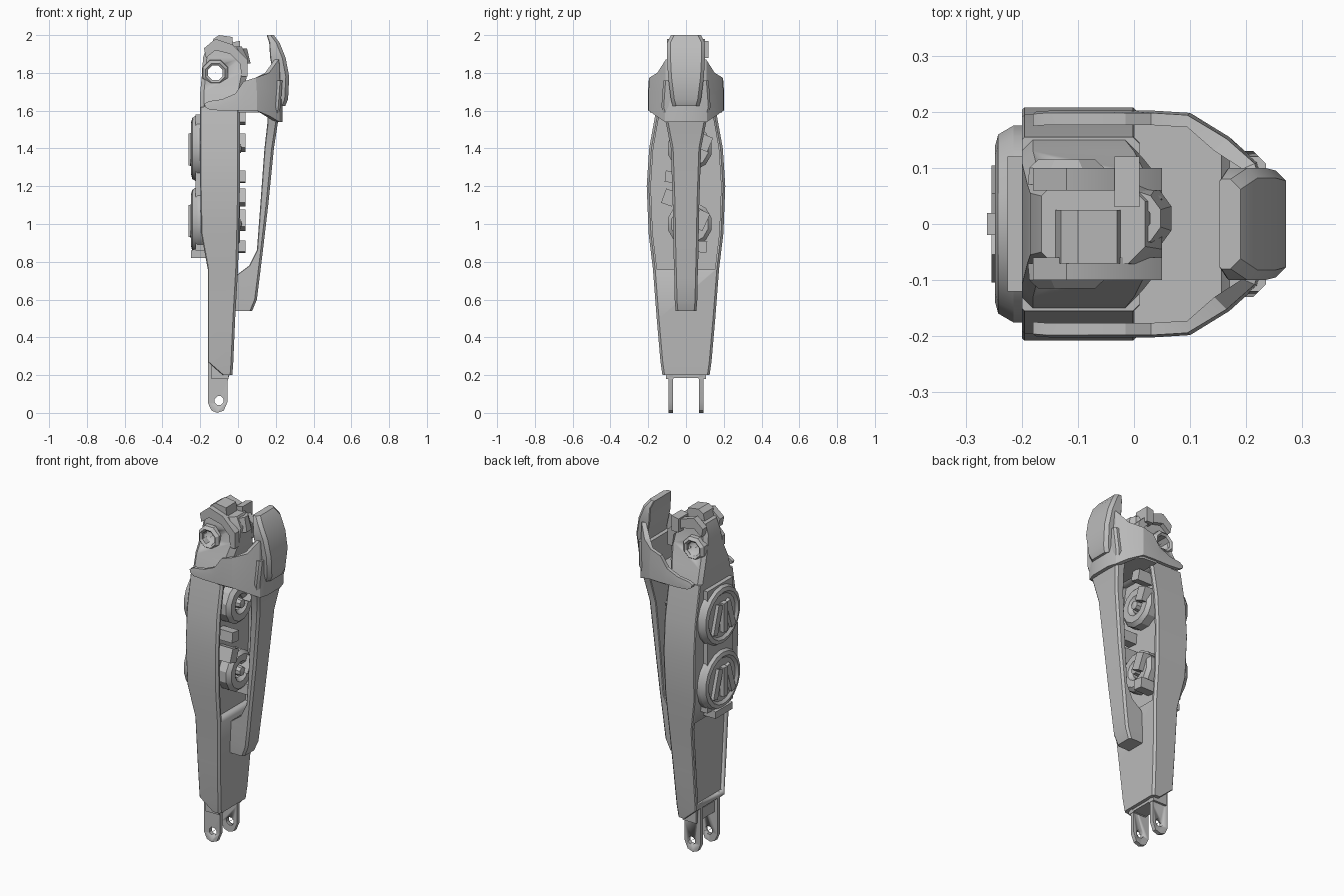
import bpy, math, random
from mathutils import Vector, Matrix

random.seed(4)
if "Cube" in bpy.data.objects:
    bpy.data.objects.remove(bpy.data.objects["Cube"])

mat = bpy.data.materials.new("plain_grey")
mat.use_nodes = True
mat.diffuse_color = (0.5, 0.5, 0.5, 1)
mat.node_tree.nodes["Principled BSDF"].inputs["Base Color"].default_value = (0.5, 0.5, 0.5, 1)


def finish(ob, name):
    ob.name = name
    ob.data.materials.clear()
    ob.data.materials.append(mat)
    bpy.ops.object.select_all(action='DESELECT')
    ob.select_set(True)
    bpy.context.view_layer.objects.active = ob
    bpy.ops.object.mode_set(mode='EDIT')
    bpy.ops.mesh.select_all(action='SELECT')
    bpy.ops.mesh.normals_make_consistent(inside=False)
    bpy.ops.object.mode_set(mode='OBJECT')
    bpy.ops.object.shade_smooth_by_angle(angle=math.radians(28))
    return ob


def loft(name, rings, closed=False):
    n = len(rings[0])
    verts = [v for r in rings for v in r]
    count = len(rings) if closed else len(rings) - 1
    faces = []
    for i in range(count):
        a, b = i * n, ((i + 1) % len(rings)) * n
        faces += [(a + k, a + (k + 1) % n, b + (k + 1) % n, b + k) for k in range(n)]
    if not closed:
        faces += [tuple(range(n)), tuple(range(len(verts) - n, len(verts)))]
    me = bpy.data.meshes.new(name)
    me.from_pydata(verts, [], faces)
    ob = bpy.data.objects.new(name, me)
    bpy.context.collection.objects.link(ob)
    return finish(ob, name)


def section(z, x0, x1, h, c0=0.0, c1=0.0):
    """Rectangle at height z with chamfers c0 (on -x) and c1 (on +x)."""
    half = [(x0, h - c0), (x0 + c0, h), (x1 - c1, h), (x1, h - c1)]
    pts = [p for i, p in enumerate(half) if i == 0 or (Vector(p) - Vector(half[i - 1])).length > 1e-5]
    return [(x, y, z) for x, y in pts] + [(x, -y, z) for x, y in reversed(pts)]


def tower(name, rows, c0=0.0, c1=0.0):
    return loft(name, [section(*r, c0, c1) for r in rows])


def prism(name, profile, y0, y1):
    return loft(name, [[(x, y, z) for x, z in profile] for y in (y0, y1)])


def box(name, lo, hi, turn=0.0):
    size, mid = Vector(hi) - Vector(lo), (Vector(hi) + Vector(lo)) / 2
    bpy.ops.mesh.primitive_cube_add(size=1)
    ob = bpy.context.object
    ob.data.transform(Matrix.Translation(mid) @ Matrix.Rotation(turn, 4, 'X') @ Matrix.Diagonal((*size, 1)))
    return finish(ob, name)


def turned(name, profile, centre, axis, sides=18):
    """Revolve (radius, offset) points about an axis."""
    rings = []
    for i in range(sides):
        a = 2 * math.pi * (i + 0.5) / sides
        u, w = math.cos(a), math.sin(a)
        rings.append([Vector(centre) + Vector((d, r * u, r * w) if axis == 'X' else (r * u, d, r * w))
                      for r, d in profile])
    return loft(name, rings, closed=True)


def cut(target, cutter):
    cutter.hide_render = True
    mod = target.modifiers.new("cut", 'BOOLEAN')
    mod.operation, mod.solver, mod.object = 'DIFFERENCE', 'EXACT', cutter
    bpy.context.view_layer.objects.active = target
    bpy.ops.object.modifier_apply(modifier=mod.name)
    bpy.data.objects.remove(cutter)


# Main shell, with an open bay on +x and a sunken panel on -x
shell_rows = [(0.2, -0.08, -0.03, 0.125), (0.27, -0.16, -0.025, 0.135), (0.5, -0.16, -0.015, 0.155),
              (0.76, -0.16, 0.0, 0.175), (0.95, -0.195, 0.005, 0.198), (1.2, -0.2, 0.01, 0.208),
              (1.4, -0.2, 0.01, 0.195), (1.62, -0.2, 0.01, 0.155)]
shell = tower("main_shell", shell_rows, 0.005, 0.012)
cut(shell, tower("bay_cutter", [(z, -0.06, 0.2, h - 0.022) for z, _, _, h in shell_rows[3:7]]
                 + [(1.6, -0.06, 0.2, 0.138)]))
cut(shell, tower("panel_cutter", [(0.3, -0.3, -0.145, 0.115), (0.8, -0.3, -0.145, 0.155)]))

# Neck and pierced head
head = tower("head", [(1.6, -0.2, 0.01, 0.155), (1.7, -0.2, 0.03, 0.13), (1.8, -0.19, 0.05, 0.09),
                      (1.88, -0.185, 0.05, 0.075), (1.94, -0.165, 0.02, 0.07)], 0.02, 0.03)
hub = (-0.12, 0, 1.8)
cut(head, turned("hub_cutter", [(0.001, -0.3), (0.001, 0.3), (0.042, 0.3), (0.042, -0.3)], hub, 'Y', 8))
for s, side in ((1, "left"), (-1, "right")):
    turned(side + "_hub_ring", [(0.042, s * 0.07), (0.042, s * 0.105), (0.055, s * 0.115),
                                (0.072, s * 0.1), (0.075, s * 0.07)], hub, 'Y', 8)
    prism(side + "_head_strap", [(-0.17, 1.88), (-0.18, 1.93), (-0.12, 1.98), (-0.03, 1.95), (0.05, 1.87),
                                 (0.05, 1.78), (0.02, 1.78), (0.01, 1.85), (-0.04, 1.9), (-0.12, 1.92)],
          s * 0.06, s * 0.1)
prism("head_crest", [(-0.15, 1.9), (-0.13, 1.98), (-0.1, 2.0), (-0.03, 1.99), (-0.02, 1.9)], -0.07, 0.025)
prism("head_fin", [(-0.035, 1.88), (-0.035, 1.96), (0.01, 1.97), (0.01, 1.88)], 0.03, 0.12)
turned("head_socket", [(0.03, 1.85), (0.03, 1.93), (0.05, 1.93), (0.07, 1.85)],
       (0, 0, 0), 'Y', 10).data.transform(Matrix.Translation((0, 0.01, 0)) @ Matrix.Rotation(math.pi / 2, 4, 'X'))

# Curved collar: a U-shaped band around the top of the shell
half = [(-0.175, 0.2, 1.62, 1.635), (-0.15, 0.202, 1.605, 1.65), (-0.08, 0.202, 1.6, 1.66),
        (-0.01, 0.202, 1.6, 1.69), (0.035, 0.202, 1.6, 1.755), (0.1, 0.198, 1.6, 1.775),
        (0.17, 0.155, 1.57, 1.8), (0.22, 0.11, 1.54, 1.87), (0.235, 0.06, 1.54, 1.88)]
band = half + [(x, -y, a, b) for x, y, a, b in reversed(half)]
rings = []
for x, y, lo, hi in band:
    ix = x - (0.022 if x > 0.12 else 0)
    iy = y - math.copysign(0.022 if x < 0.2 else 0.01, y)
    mid = lo + 0.55 * (hi - lo)
    rings.append([(x, y, lo), (x, y, mid), (x - 0.005, y * 0.98, hi), (ix - 0.005, iy * 0.98, hi), (ix, iy, lo)])
loft("collar", rings)
outline = [(0.0, 0.19), (0.09, 0.185), (0.16, 0.145), (0.215, 0.1)]
outline += [(x, -y) for x, y in reversed(outline)]
loft("collar_floor", [[(x, y, z) for x, y in outline] for z in (1.59, 1.61)])

# Upright cap on the outside of the collar
tower("cap", [(1.625, 0.225, 0.25, 0.07), (1.66, 0.21, 0.265, 0.08), (1.78, 0.19, 0.271, 0.095),
              (1.88, 0.17, 0.252, 0.1), (1.96, 0.165, 0.22, 0.1), (2.0, 0.152, 0.19, 0.08)], 0.004, 0.018)

# Long strut from collar down to the shell
tower("strut", [(0.54, -0.02, 0.075, 0.055), (0.6, -0.02, 0.1, 0.06), (0.72, -0.02, 0.115, 0.062),
                (0.78, 0.06, 0.122, 0.064), (0.86, 0.1, 0.132, 0.066), (1.1, 0.118, 0.16, 0.07),
                (1.4, 0.14, 0.19, 0.08), (1.53, 0.155, 0.21, 0.105), (1.62, 0.155, 0.225, 0.13),
                (1.76, 0.17, 0.235, 0.12)], 0.004, 0.012)

# Two round housings on -x, joined by a backing plate
box("housing_plate", (-0.225, -0.12, 0.86), (-0.17, 0.12, 1.58))
for z, name in ((1.4, "upper"), (1.02, "lower")):
    turned(name + "_housing", [(0.001, -0.15), (0.178, -0.15), (0.178, -0.215), (0.162, -0.242),
                               (0.14, -0.248), (0.125, -0.235), (0.001, -0.235)], (0, 0, z), 'X')
    for k in range(3):
        y = -0.06 + 0.06 * k
        box(name + "_housing_rib", (-0.262 + 0.008 * abs(k - 1), y - 0.02, z - 0.09),
            (-0.22, y + 0.02, z + 0.08), 0.3 * (k - 1))
prism("housing_lip", [(-0.25, 0.82), (-0.25, 0.86), (-0.19, 0.88), (-0.15, 0.88), (-0.15, 0.82)], -0.08, 0.08)

# Machinery in the open bay
for z, name in ((1.4, "upper"), (1.0, "lower")):
    turned(name + "_bay_rotor", [(0.04, -0.07), (0.12, -0.07), (0.12, -0.01), (0.1, 0.01),
                                 (0.06, 0.01), (0.04, -0.01)], (0, 0.02, z), 'X', 12)
    turned(name + "_bay_pin", [(0.001, -0.07), (0.035, -0.07), (0.025, 0.015), (0.001, 0.02)], (0, 0.02, z), 'X', 8)
for z, y, h in ((1.56, 0.06, 0.03), (1.43, 0.1, 0.04), (1.25, -0.08, 0.03), (1.14, -0.09, 0.04),
                (1.02, 0.08, 0.05), (0.88, 0.08, 0.03)):
    box("bay_block", (-0.07, y - 0.03, z - h), (0.04, y + 0.03, z + h), random.uniform(-0.5, 0.5))

# Forked foot with pin holes
for s, side in ((1, "left"), (-1, "right")):
    lug = prism(side + "_fork", [(-0.158, 0.3), (-0.158, 0.05), (-0.14, 0.012), (-0.11, 0.0), (-0.075, 0.012),
                                 (-0.055, 0.06), (-0.055, 0.17), (-0.04, 0.22), (-0.04, 0.3)], s * 0.068, s * 0.092)
    cut(lug, turned("pin_cutter", [(0.001, -0.3), (0.001, 0.3), (0.025, 0.3), (0.025, -0.3)],
                    (-0.1, 0, 0.065), 'Y', 8))
    box(side + "_fork_root", (-0.14, s * 0.085 - 0.02, 0.18), (-0.05, s * 0.085 + 0.02, 0.25))
box("fork_bridge", (-0.14, -0.08, 0.185), (-0.05, 0.08, 0.25))
